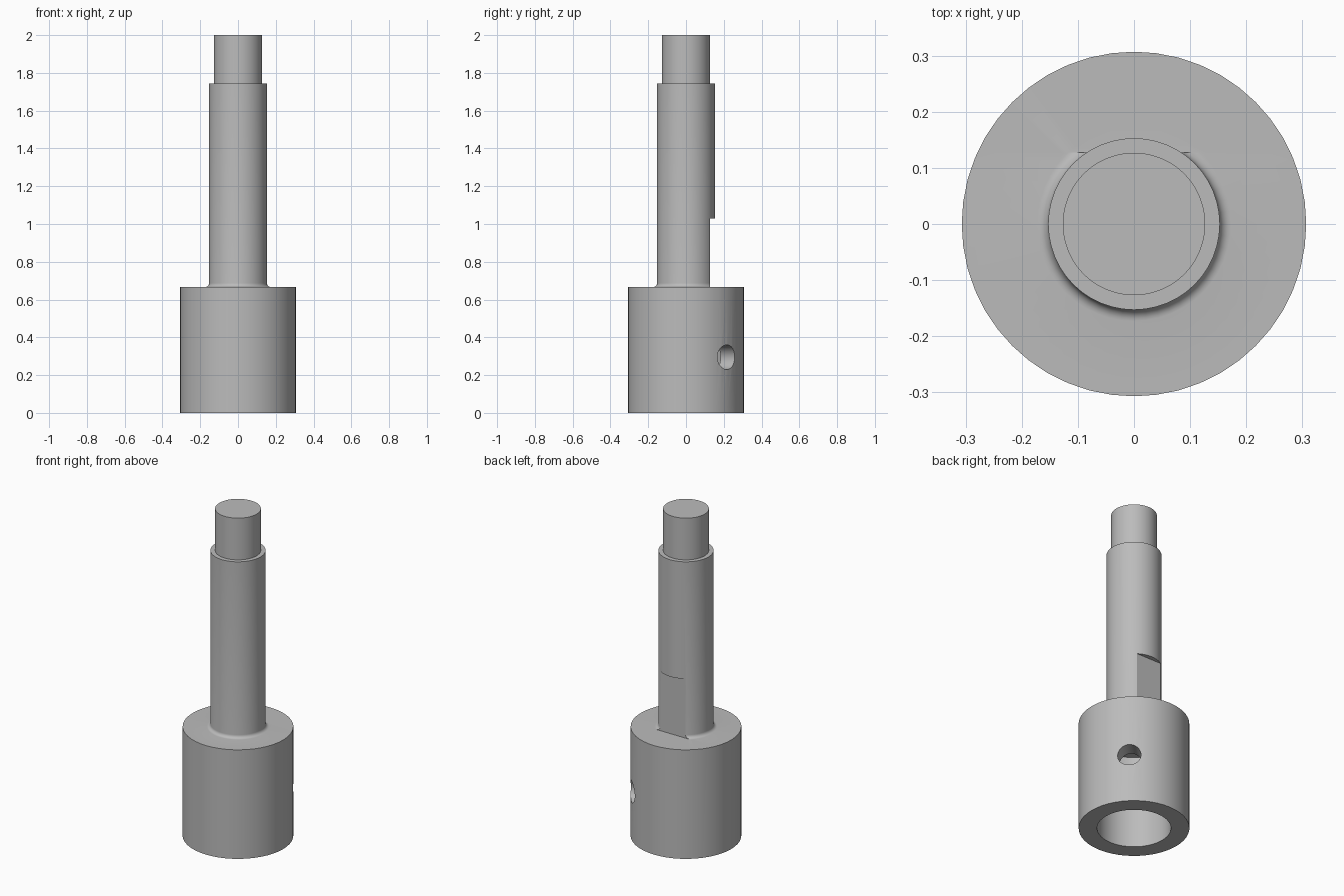
import bpy, bmesh
from math import cos, sin, pi, radians
from mathutils import Matrix

SEGMENTS = 48
default = bpy.data.objects.get("Cube")
if default:
    bpy.data.objects.remove(default)

steel = bpy.data.materials.new("steel grey")
steel.use_nodes = True
colour = (0.5, 0.5, 0.5, 1)
steel.diffuse_color = colour
steel.node_tree.nodes["Principled BSDF"].inputs["Base Color"].default_value = colour


def add_object(name, bm):
    mesh = bpy.data.meshes.new(name)
    bmesh.ops.recalc_face_normals(bm, faces=bm.faces[:])
    bm.to_mesh(mesh)
    bm.free()
    mesh.materials.append(steel)
    obj = bpy.data.objects.new(name, mesh)
    bpy.context.collection.objects.link(obj)
    return obj


def lathe(name, profile):
    """Revolve (radius, height) points about z; both ends lie on the axis."""
    bm = bmesh.new()
    verts = [bm.verts.new((r, 0, z)) for r, z in profile]
    edges = [bm.edges.new(pair) for pair in zip(verts, verts[1:])]
    bmesh.ops.spin(bm, geom=verts + edges, cent=(0, 0, 0), axis=(0, 0, 1),
                   angle=2 * pi, steps=SEGMENTS, use_merge=True)
    bmesh.ops.remove_doubles(bm, verts=bm.verts[:], dist=1e-5)
    return add_object(name, bm)


def cut(target, cutter):
    cutter.hide_render = True
    mod = target.modifiers.new("cut", "BOOLEAN")
    mod.operation = "DIFFERENCE"
    mod.solver = "EXACT"
    mod.object = cutter
    bpy.context.view_layer.objects.active = target
    bpy.ops.object.modifier_apply(modifier=mod.name)
    bpy.data.objects.remove(cutter)


# Stepped spindle with a hollow socket and a small fillet at the shoulder
socket_r, bore_r, shaft_r, pin_r = 0.307, 0.205, 0.153, 0.127
shoulder, bore_top, fillet = 0.667, 0.57, 0.02
fillet_arc = [(shaft_r + fillet * (1 - sin(a)), shoulder + fillet * (1 - cos(a)))
              for a in (i * pi / 12 for i in range(7))]
spindle = lathe("spindle", [
    (0, bore_top), (bore_r, bore_top), (bore_r, 0), (socket_r, 0),
    (socket_r, shoulder), *fillet_arc,
    (shaft_r, 1.745), (pin_r, 1.745), (pin_r, 2), (0, 2)])

# Flat milled into the back of the shaft, down to the shoulder
bm = bmesh.new()
bmesh.ops.create_cube(bm, size=1, matrix=Matrix.Translation((0, 0.227, 0.8485))
                      @ Matrix.Diagonal((0.5, 0.2, 0.363, 1)))
cut(spindle, add_object("flat_cutter", bm))

# Round set screw hole through one wall of the socket
bm = bmesh.new()
bmesh.ops.create_cone(bm, cap_ends=True, segments=32, radius1=0.065, radius2=0.065,
                      depth=0.3, matrix=Matrix.Translation((0.19, 0.19, 0.295))
                      @ Matrix.Rotation(radians(45), 4, "Z")
                      @ Matrix.Rotation(radians(90), 4, "Y"))
cut(spindle, add_object("hole_cutter", bm))

# Smooth round walls, crisp machined edges
bpy.ops.object.select_all(action="DESELECT")
spindle.select_set(True)
bpy.context.view_layer.objects.active = spindle
bpy.ops.object.shade_smooth_by_angle(angle=radians(30))
